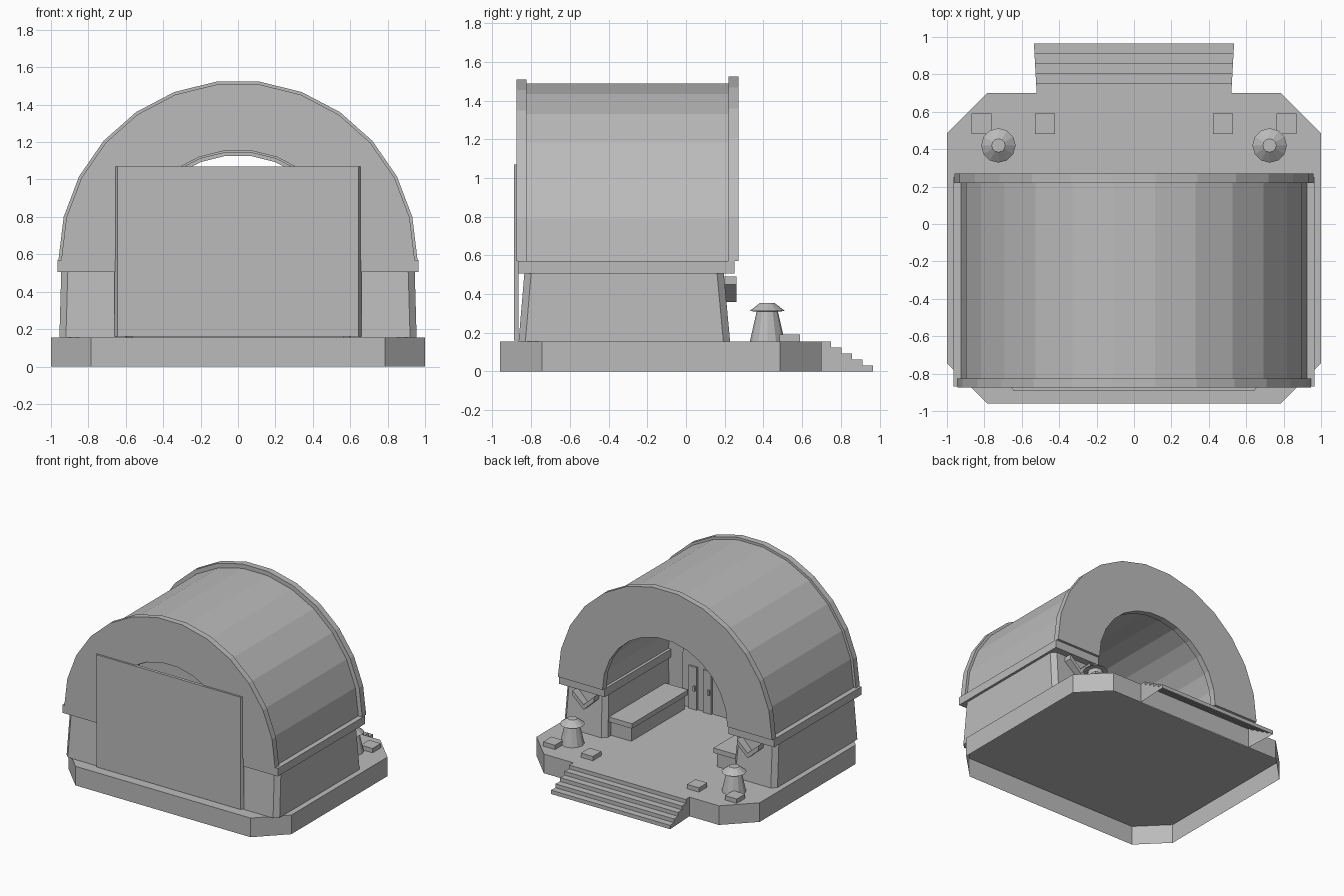
import bpy, bmesh, math
from mathutils import Vector

if "Cube" in bpy.data.objects:
    bpy.data.objects.remove(bpy.data.objects["Cube"], do_unlink=True)

GREY = (0.5, 0.5, 0.5, 1.0)
mat = bpy.data.materials.new("plain grey")
mat.use_nodes = True
mat.diffuse_color = GREY
mat.node_tree.nodes["Principled BSDF"].inputs["Base Color"].default_value = GREY

SPRING = 0.57   # height where the vault starts
FLOOR = 0.155   # top of the platform
SEGMENTS = 13   # flat facets of the vault


def finish(name, bm):
    bmesh.ops.recalc_face_normals(bm, faces=bm.faces)
    mesh = bpy.data.meshes.new(name)
    bm.to_mesh(mesh)
    bm.free()
    mesh.materials.append(mat)
    obj = bpy.data.objects.new(name, mesh)
    bpy.context.collection.objects.link(obj)
    return obj


def loft(name, rings, cap_start=True, cap_end=True):
    """Skin a list of matching closed rings of 3D points."""
    bm = bmesh.new()
    rows = [[bm.verts.new(p) for p in ring] for ring in rings]
    for a, b in zip(rows, rows[1:]):
        for i in range(len(a)):
            j = (i + 1) % len(a)
            bm.faces.new((a[i], a[j], b[j], b[i]))
    if cap_start:
        bm.faces.new(rows[0])
    if cap_end:
        bm.faces.new(rows[-1])
    return finish(name, bm)


def along_y(name, outline, y0, y1):
    return loft(name, [[(x, y, z) for x, z in outline] for y in (y0, y1)])


def box(name, x0, x1, y0, y1, z0, z1):
    return along_y(name, [(x0, z0), (x1, z0), (x1, z1), (x0, z1)], y0, y1)


def arc(radius, centre=SPRING, steps=SEGMENTS):
    angles = [math.pi * i / steps for i in range(steps + 1)]
    return [(radius * math.cos(a), centre + radius * math.sin(a)) for a in angles]


def arch(name, outer, inner, y0, y1):
    along_y(name, arc(outer) + arc(inner)[::-1], y0, y1)


def chamfered(x0, x1, y0, y1, c, z):
    return [(x0 + c, y0, z), (x1 - c, y0, z), (x1, y0 + c, z), (x1, y1 - c, z),
            (x1 - c, y1, z), (x0 + c, y1, z), (x0, y1 - c, z), (x0, y0 + c, z)]


# Platform, hollow underneath
loft("platform", [chamfered(-1, 1, -0.96, 0.70, 0.215, z) for z in (0, FLOOR)],
     cap_start=False)

# Steps, hollow underneath and a little wider towards the ground
STEPS = 5
profile = [(0.69, 0), (0.69, FLOOR)]
for i in range(STEPS):
    y = 0.75 + 0.054 * i
    profile += [(y, FLOOR * (1 - i / STEPS)), (y, FLOOR * (1 - (i + 1) / STEPS))]
steps = loft("entrance_steps", [
    [(s * (0.52 + 0.055 * (y - 0.69)), y, z) for y, z in profile] for s in (-1, 1)])
bm = bmesh.new()
bm.from_mesh(steps.data)
under = [f for f in bm.faces if all(v.co.z < 0.001 for v in f.verts)]
bmesh.ops.delete(bm, geom=under, context="FACES_ONLY")
bm.to_mesh(steps.data)
bm.free()

# Vaulted roof and its two end arches
arch("vault", 0.925, 0.578, -0.83, 0.225)
arch("front_arch", 0.945, 0.588, -0.875, -0.825)
arch("rear_arch", 0.96, 0.56, 0.22, 0.27)

# Large front panel with slightly bevelled sides
loft("front_panel", [
    [(-w, y, 0.16), (w, y, 0.16), (w, y, 1.07), (-w, y, 1.07)]
    for w, y in ((0.66, -0.865), (0.645, -0.89))])

# Interior end wall with an arched relief
END = -0.60
box("end_wall", -0.58, 0.58, END - 0.04, END, FLOOR, 1.04)
relief = [(0.44, FLOOR)] + arc(0.44, 0.56, 10) + [(-0.44, FLOOR)]
along_y("end_wall_arch", relief, END, END + 0.02)


def mirrored(points, side):
    return [(side * x, y, z) for x, y, z in points]


def side_box(name, side, x0, x1, y0, y1, z0, z1):
    a, b = sorted((side * x0, side * x1))
    box(name, a, b, y0, y1, z0, z1)


for side, label in ((1, "left"), (-1, "right")):
    # Battered wall and the ledge on top of it
    low = chamfered(0.565, 0.955, -0.865, 0.228, 0.035, FLOOR)
    high = chamfered(0.58, 0.945, -0.835, 0.195, 0.035, 0.51)
    loft(label + "_wall", [mirrored(low, side), mirrored(high, side)])
    side_box(label + "_ledge", side, 0.555, 0.965, -0.868, 0.25, 0.505, SPRING)

    # Bench with a seat slab
    side_box(label + "_bench_base", side, 0.385, 0.58, -0.53, 0.15, FLOOR, 0.27)
    side_box(label + "_bench_seat", side, 0.365, 0.58, -0.55, 0.17, 0.27, 0.31)

    # Narrow door leaves with handles
    for n, x in enumerate((0.17, 0.30)):
        side_box(f"{label}_door_{n}", side, x, x + 0.075, END + 0.02, END + 0.035,
                 FLOOR, 0.50)
        side_box(f"{label}_door_handle_{n}", side, x + 0.01, x + 0.025,
                 END + 0.035, END + 0.05, 0.31, 0.35)

    # Chevron on the pillar
    chevron = [(0.64, 0.49), (0.735, 0.40), (0.835, 0.49),
               (0.835, 0.45), (0.735, 0.36), (0.64, 0.45)]
    along_y(label + "_chevron", [(side * x, z) for x, z in chevron], 0.195, 0.262)

    # Lantern: tapered body under a wide cap
    turned = [(0.09, FLOOR), (0.08, 0.20), (0.055, 0.31), (0.092, 0.312), (0.036, 0.355)]
    rings = []
    for r, z in turned:
        angles = [math.tau * i / 12 for i in range(12)]
        rings.append([Vector((side * 0.725 + r * math.cos(a), 0.42 + r * math.sin(a), z))
                      for a in angles])
    loft(label + "_lantern", rings)

    # Small paving pads
    for n, x in enumerate((0.475, 0.815)):
        side_box(f"{label}_pad_{n}", side, x - 0.053, x + 0.053, 0.482, 0.59, FLOOR, 0.19)
